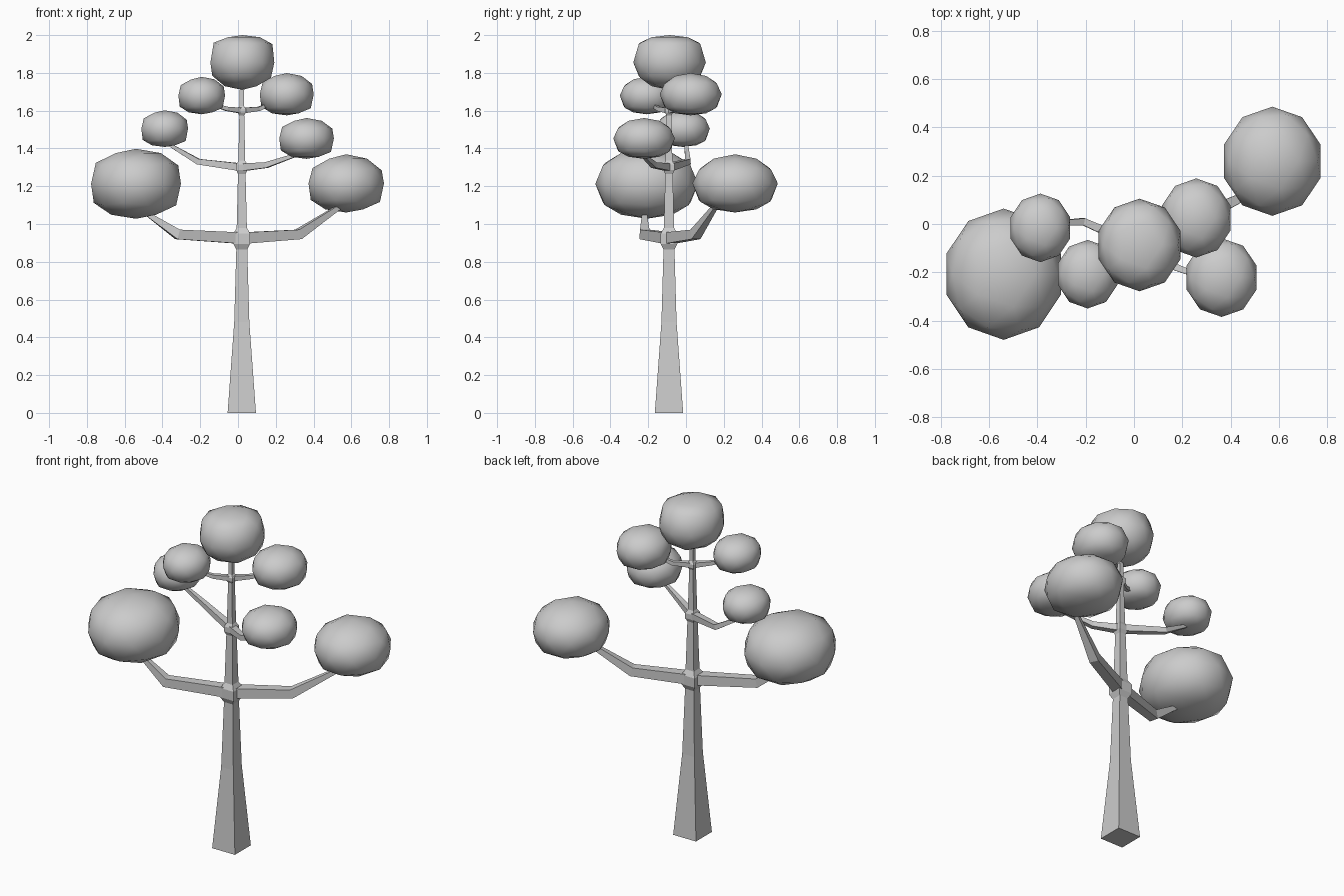
import bpy, bmesh
from mathutils import Vector

if "Cube" in bpy.data.objects:
    bpy.data.objects.remove(bpy.data.objects["Cube"])

CX, CY = 0.02, -0.09   # trunk axis


def square_tube(name, points, halves):
    """Loft a tapered four-sided tube along a path."""
    pts = [Vector(p) for p in points]
    bm = bmesh.new()
    rings = []
    for i, (p, h) in enumerate(zip(pts, halves)):
        t = (pts[min(i + 1, len(pts) - 1)] - pts[max(i - 1, 0)]).normalized()
        side = t.cross(Vector((0, 0, 1)))
        side = side.normalized() if side.length > 0.01 else Vector((1, 0, 0))
        up = side.cross(t)
        rings.append([bm.verts.new(p + side * a * h + up * b * h)
                      for a, b in ((-1, -1), (1, -1), (1, 1), (-1, 1))])
    for r, s in zip(rings, rings[1:]):
        for k in range(4):
            bm.faces.new((r[k], r[(k + 1) % 4], s[(k + 1) % 4], s[k]))
    bm.faces.new(rings[0])
    bm.faces.new(rings[-1])
    bmesh.ops.recalc_face_normals(bm, faces=bm.faces)
    me = bpy.data.meshes.new(name)
    bm.to_mesh(me)
    bm.free()
    bpy.context.collection.objects.link(bpy.data.objects.new(name, me))


def foliage(name, centre, radii, top=1.0, bottom=1.0):
    """Low icosphere; exponents below 1 flatten its top or bottom."""
    bm = bmesh.new()
    bmesh.ops.create_icosphere(bm, subdivisions=2, radius=1)
    for v in bm.verts:
        z = v.co.z
        if abs(z) < 0.01:
            z = 0.0
        z = z ** top if z >= 0 else -((-z) ** bottom)
        v.co = Vector(centre) + Vector((v.co.x * radii[0], v.co.y * radii[1], z * radii[2]))
    for f in bm.faces:
        f.smooth = True
    me = bpy.data.meshes.new(name)
    bm.to_mesh(me)
    bm.free()
    bpy.context.collection.objects.link(bpy.data.objects.new(name, me))


# Trunk with a bulge at each fork
profile = [(0, .075), (.48, .04), (.865, .029), (.895, .044), (.95, .044), (.98, .027),
           (1.265, .02), (1.285, .029), (1.315, .029), (1.335, .018),
           (1.575, .013), (1.59, .022), (1.61, .022), (1.625, .012), (1.76, .01)]
square_tube("trunk", [(CX, CY, z) for z, h in profile], [h for z, h in profile])

# Branches: fork height, elbow, tip, half thicknesses
branches = {
    "lower_left_branch": (.925, (-.32, -.22, .945), (-.49, -.22, 1.06), (.03, .026, .011)),
    "lower_right_branch": (.925, (.32, .05, .945), (.55, .16, 1.10), (.03, .026, .011)),
    "middle_left_branch": (1.30, (-.21, .01, 1.33), (-.38, 0, 1.43), (.02, .015, .008)),
    "middle_right_branch": (1.30, (.15, -.17, 1.312), (.32, -.235, 1.37), (.02, .015, .008)),
    "upper_left_branch": (1.60, (-.06, -.145, 1.61), (-.16, -.19, 1.64), (.015, .011, .007)),
    "upper_right_branch": (1.60, (.11, -.03, 1.61), (.21, .01, 1.65), (.015, .011, .007)),
}
for name, (z, elbow, tip, halves) in branches.items():
    square_tube(name, [(CX, CY, z), elbow, tip], halves)

# Foliage clumps
foliage("lower_left_foliage", (-.54, -.208, 1.213), (.25, .272, .185), .8, .75)
foliage("lower_right_foliage", (.573, .26, 1.215), (.21, .226, .154), 1, .7)
foliage("middle_left_foliage", (-.388, -.016, 1.505), (.13, .142, .097), .9, .6)
foliage("middle_right_foliage", (.363, -.222, 1.453), (.152, .163, .108), .9, .65)
foliage("upper_left_foliage", (-.192, -.208, 1.68), (.13, .142, .099), .9, .65)
foliage("upper_right_foliage", (.258, .025, 1.687), (.15, .164, .112), .9, .65)
foliage("top_foliage", (.023, -.087, 1.855), (.178, .192, .145), .5, .9)
